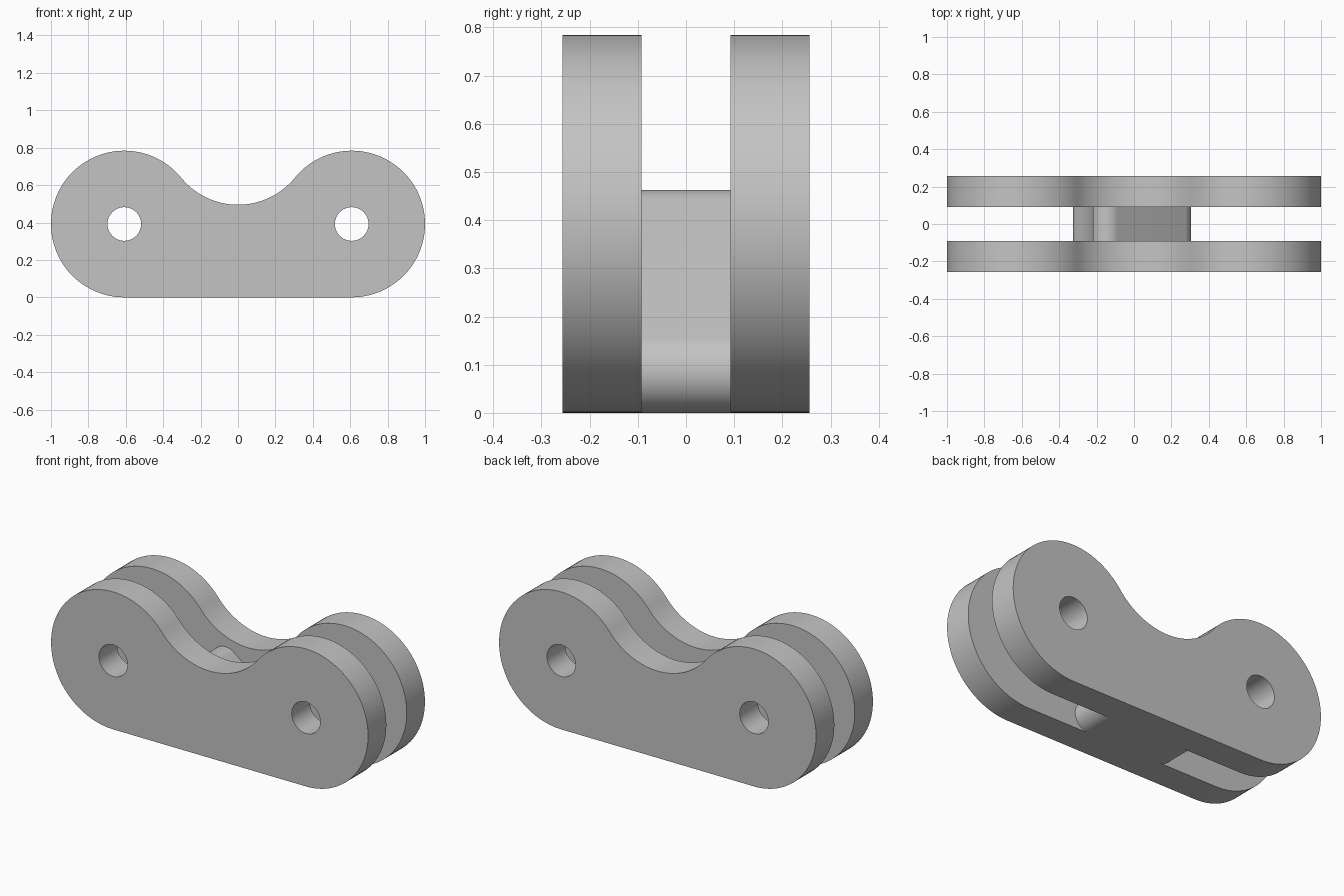
import bpy
import bmesh
from math import sin, cos, radians, pi
from mathutils import Matrix

default_cube = bpy.data.objects.get("Cube")
if default_cube:
    bpy.data.objects.remove(default_cube, do_unlink=True)

# Main dimensions
R = 0.392            # end radius of the plates, also pin height
PIN_X = 1 - R
HOLE = 0.09
HALF_GAP = 0.092
HALF_WIDTH = 0.256
CORNER = 0.087       # corner radius of the spacer

grey = bpy.data.materials.new("light grey")
grey.use_nodes = True
colour = (0.55, 0.55, 0.55, 1)
grey.diffuse_color = colour
grey.node_tree.nodes["Principled BSDF"].inputs["Base Color"].default_value = colour


def arc(cx, cz, r, start, end, steps=32):
    """Points on an arc, angles in degrees."""
    angles = [radians(start + (end - start) * i / steps) for i in range(steps + 1)]
    return [(cx + r * cos(a), cz + r * sin(a)) for a in angles]


def extrude_profile(name, loops, y_min, y_max):
    """Fill closed x-z loops (inner loops are holes) and extrude them along y."""
    curve = bpy.data.curves.new(name + "_profile", "CURVE")
    curve.dimensions = "2D"
    curve.fill_mode = "BOTH"
    curve.extrude = (y_max - y_min) / 2
    for loop in loops:
        spline = curve.splines.new("POLY")
        spline.points.add(len(loop) - 1)
        for point, (x, z) in zip(spline.points, loop):
            point.co = (x, z, 0, 1)
        spline.use_cyclic_u = True
    helper = bpy.data.objects.new(name + "_helper", curve)
    bpy.context.collection.objects.link(helper)
    bpy.context.view_layer.update()
    mesh = bpy.data.meshes.new_from_object(helper)
    bpy.data.objects.remove(helper, do_unlink=True)

    bm = bmesh.new()
    bm.from_mesh(mesh)
    bmesh.ops.remove_doubles(bm, verts=bm.verts, dist=0.0001)
    place = Matrix.Translation((0, (y_min + y_max) / 2, 0)) @ Matrix.Rotation(pi / 2, 4, "X")
    bm.transform(place)
    bmesh.ops.recalc_face_normals(bm, faces=bm.faces)
    bm.to_mesh(mesh)
    bm.free()

    mesh.materials.clear()
    mesh.materials.append(grey)
    obj = bpy.data.objects.new(name, mesh)
    bpy.context.collection.objects.link(obj)
    bpy.ops.object.select_all(action="DESELECT")
    obj.select_set(True)
    bpy.context.view_layer.objects.active = obj
    bpy.ops.object.shade_smooth_by_angle(angle=radians(30))
    return obj


# Side plates: two round ends joined by a flat base and a tangent saddle
SADDLE_Z = 0.887
TANGENT = 39.1
outline = arc(PIN_X, R, R, -90, 180 - TANGENT, 64)
outline += arc(0, SADDLE_Z, R, -TANGENT, TANGENT - 180, 32)[1:]
outline += arc(-PIN_X, R, R, TANGENT, 270, 64)[1:]
holes = [arc(x, R, HOLE, 0, 360, 48)[:-1] for x in (-PIN_X, PIN_X)]
for name, side in (("front_plate", -1), ("back_plate", 1)):
    y_range = sorted((side * HALF_GAP, side * HALF_WIDTH))
    extrude_profile(name, [outline] + holes, *y_range)

# Spacer: rounded wedge with one side hollowed around the pin
SLOPE = 51.3
wedge = arc(-0.238, CORNER, CORNER, 270, 180 - TANGENT, 24)
wedge += arc(-PIN_X, R, R, -TANGENT, 4, 24)[1:]
wedge += arc(-0.143, 0.376, CORNER, 150, SLOPE, 24)
wedge += arc(0.218, CORNER, CORNER, SLOPE, -90, 32)
extrude_profile("spacer", [wedge], -HALF_GAP, HALF_GAP)
